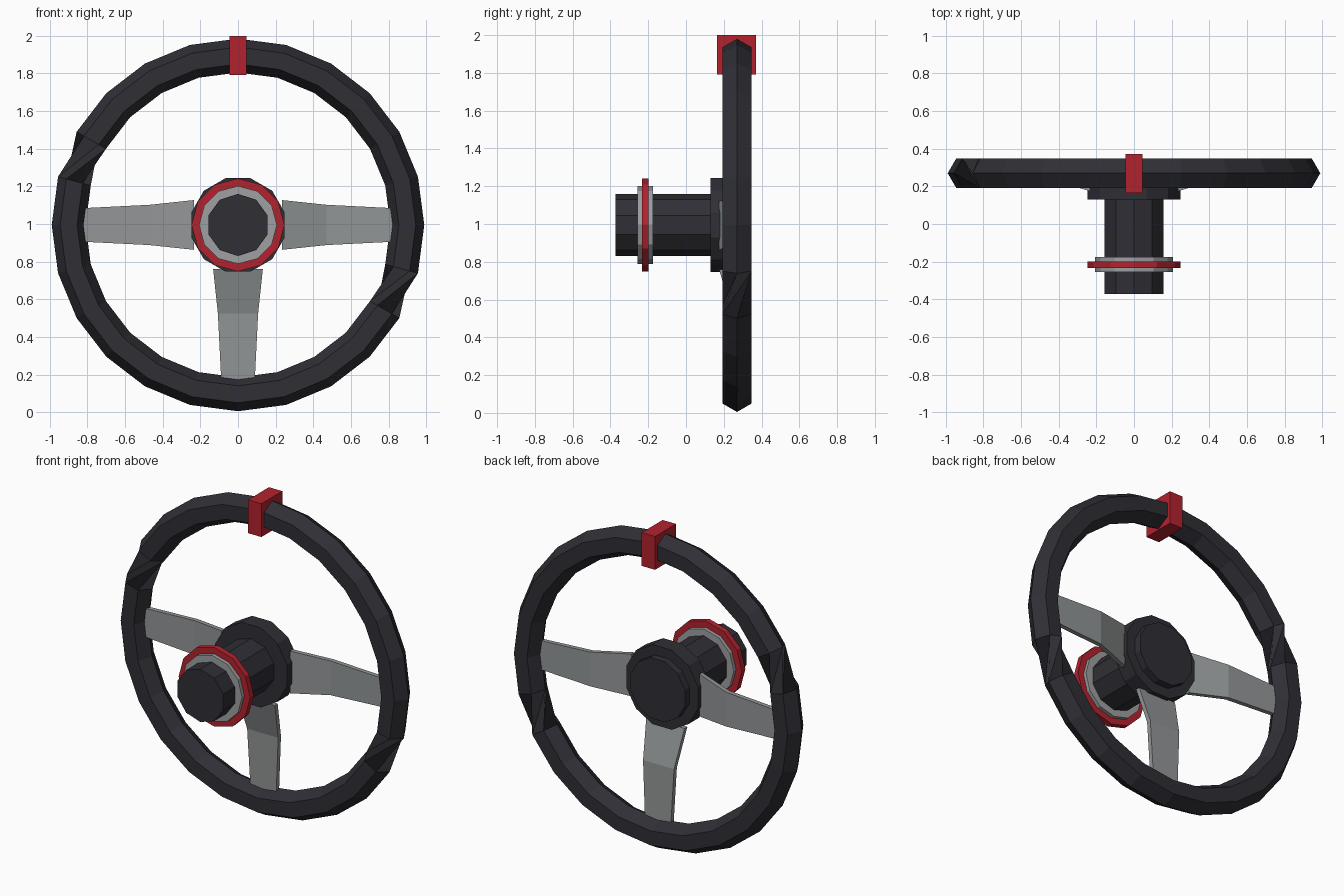
import bpy, bmesh
from math import sin, cos, pi, radians
from mathutils import Vector

if "Cube" in bpy.data.objects:
    bpy.data.objects.remove(bpy.data.objects["Cube"])


def material(name, rgb):
    m = bpy.data.materials.new(name)
    m.diffuse_color = (*rgb, 1)
    m.use_nodes = True
    m.node_tree.nodes["Principled BSDF"].inputs["Base Color"].default_value = m.diffuse_color
    return m


BLACK = material("black grip", (0.028, 0.028, 0.036))
GREY = material("spoke grey", (0.29, 0.305, 0.31))
LIGHT = material("ring grey", (0.34, 0.35, 0.355))
RED = material("red", (0.45, 0.016, 0.027))
CZ = 0.995  # height of the wheel axis


def finish(name, bm, mat):
    bmesh.ops.recalc_face_normals(bm, faces=bm.faces)
    me = bpy.data.meshes.new(name)
    bm.to_mesh(me)
    bm.free()
    me.materials.append(mat)
    ob = bpy.data.objects.new(name, me)
    bpy.context.collection.objects.link(ob)
    return ob


def lathe(name, profile, sides, mat, turn=0.0, closed=False):
    """Sweep (radius, y) points round the wheel axis; ends capped unless closed."""
    bm = bmesh.new()
    loops = []
    for r, y in profile:
        loops.append([bm.verts.new((r * sin(turn + 2 * pi * i / sides), y,
                                    CZ + r * cos(turn + 2 * pi * i / sides)))
                      for i in range(sides)])
    pairs = list(zip(loops, loops[1:] + loops[:1]))
    for a, b in pairs if closed else pairs[:-1]:
        for i in range(sides):
            j = (i + 1) % sides
            bm.faces.new((a[i], a[j], b[j], b[i]))
    if not closed:
        bm.faces.new(loops[0])
        bm.faces.new(loops[-1])
    return finish(name, bm, mat)


# Rim: hexagonal tube in 24 segments, with two twisted segments
bm = bmesh.new()
N, K = 24, 6
rings = []
for i in range(N):
    a = 2 * pi * i / N
    ring = []
    for k in range(K):
        t = 2 * pi * k / K
        r = 0.90 + 0.09 * cos(t)
        ring.append(bm.verts.new((r * cos(a), 0.27 + 0.09 * sin(t), CZ + r * sin(a))))
    rings.append(ring)
for i in range(N):
    a, b = rings[i], rings[(i + 1) % N]
    off = 2 if i in (10, 22) else 0
    for k in range(K):
        bm.faces.new((a[k], a[(k + 1) % K], b[(k + 1 + off) % K], b[(k + off) % K]))
finish("rim", bm, BLACK)

# Spokes: tapered bent plates, (radius, half width, front y)
SPOKE = [(0.235, 0.132, 0.175), (0.47, 0.107, 0.243), (0.85, 0.088, 0.250)]
for name, deg in (("left_spoke", 180), ("right_spoke", 0), ("lower_spoke", 270)):
    u = Vector((cos(radians(deg)), 0, sin(radians(deg))))
    v = Vector((-u.z, 0, u.x))
    bm = bmesh.new()
    rows = []
    for r, w, y in SPOKE:
        rows.append([bm.verts.new(u * r + v * s * w + Vector((0, y + d, CZ)))
                     for s, d in ((-1, 0), (1, 0), (1, 0.028), (-1, 0.028))])
    for a, b in zip(rows, rows[1:]):
        for k in range(4):
            j = (k + 1) % 4
            bm.faces.new((a[k], a[j], b[j], b[k]))
    bm.faces.new(rows[0])
    bm.faces.new(rows[-1])
    finish(name, bm, GREY)

# Hub plate and the smaller cap behind it
lathe("hub", [(0.257, 0.13), (0.257, 0.235)], 12, BLACK, pi / 12)
lathe("hub_cap", [(0.195, 0.22), (0.195, 0.28)], 12, BLACK, pi / 12)

# Steering column and its collar rings
lathe("column", [(0.165, -0.372), (0.165, 0.15)], 10, BLACK)
lathe("collar", [(0.15, -0.256), (0.207, -0.256), (0.207, -0.176), (0.15, -0.176)],
      12, LIGHT, closed=True)
lathe("collar_band", [(0.19, -0.233), (0.247, -0.233), (0.247, -0.198), (0.19, -0.198)],
      12, RED, closed=True)

# Red centre marker at the top of the rim
bm = bmesh.new()
bmesh.ops.create_cube(bm, size=1)
for vert in bm.verts:
    vert.co = Vector((vert.co.x * 0.092, 0.268 + vert.co.y * 0.206, 1.896 + vert.co.z * 0.208))
finish("top_marker", bm, RED)
